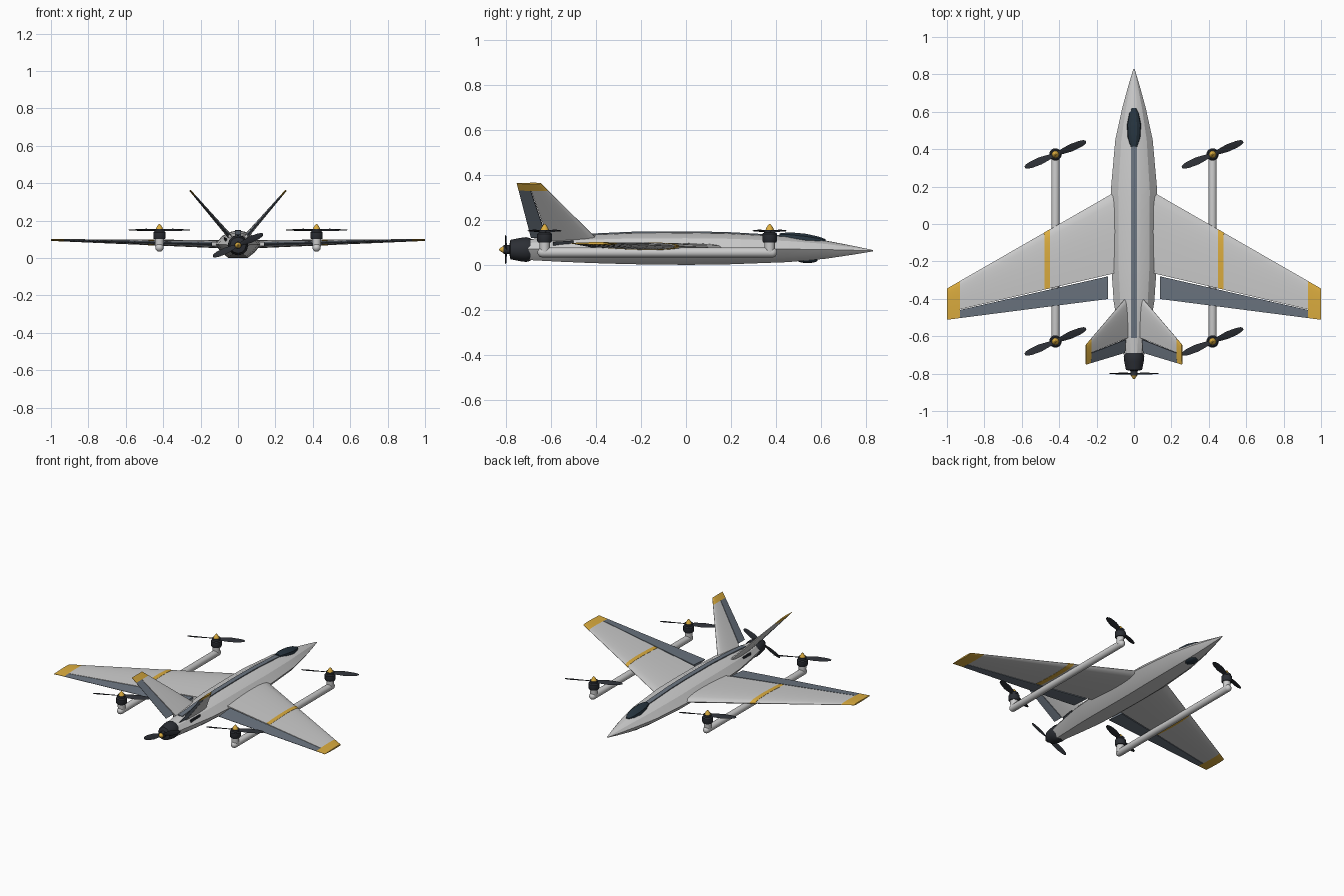
import bpy, math
from mathutils import Vector, Matrix

if "Cube" in bpy.data.objects:
    bpy.data.objects.remove(bpy.data.objects["Cube"])

def material(name, c):
    m = bpy.data.materials.new(name)
    m.diffuse_color = (*c, 1)
    m.use_nodes = True
    m.node_tree.nodes["Principled BSDF"].inputs["Base Color"].default_value = m.diffuse_color
    return m

SHELL = material("shell_grey", (0.72, 0.73, 0.74))
WHITE = material("boom_white", (0.82, 0.82, 0.83))
SLATE = material("slate", (0.15, 0.18, 0.22))
DARK = material("dark", (0.025, 0.028, 0.035))
GLASS = material("glass", (0.02, 0.035, 0.05))
GOLD = material("gold", (0.72, 0.42, 0.05))

def loft(name, rings, mat, mirror=False, angle=25):
    """Skin a list of equal-length closed rings, capping both ends."""
    n = len(rings[0])
    verts = [tuple(p) for r in rings for p in r]
    faces = [(i*n + j, i*n + (j+1) % n, (i+1)*n + (j+1) % n, (i+1)*n + j)
             for i in range(len(rings) - 1) for j in range(n)]
    faces += [tuple(range(n))[::-1], tuple(range((len(rings)-1)*n, len(rings)*n))]
    me = bpy.data.meshes.new(name)
    me.from_pydata(verts, [], faces)
    ob = bpy.data.objects.new(name, me)
    bpy.context.collection.objects.link(ob)
    me.materials.append(mat)
    bpy.ops.object.select_all(action='DESELECT')
    ob.select_set(True)
    bpy.context.view_layer.objects.active = ob
    bpy.ops.object.mode_set(mode='EDIT')
    bpy.ops.mesh.select_all(action='SELECT')
    bpy.ops.mesh.normals_make_consistent(inside=False)
    bpy.ops.object.mode_set(mode='OBJECT')
    bpy.ops.object.shade_smooth_by_angle(angle=math.radians(angle))
    if mirror:
        ob.modifiers.new("Mirror", 'MIRROR').use_mirror_merge = False
    return ob

def lathe(name, profile, mat, origin, axis='z', n=20, angle=35):
    """Revolve (radius, height) points about z, or about -y when axis is 'y'."""
    rot = Matrix.Rotation(math.radians(90), 3, 'X') if axis == 'y' else Matrix.Identity(3)
    rings = [[Vector(origin) + rot @ Vector((r*math.cos(a), r*math.sin(a), h))
              for a in (2*math.pi*k/n for k in range(n))] for r, h in profile]
    return loft(name, rings, mat, angle=angle)

# Fuselage stations: y, half width, bottom, chine height, top
ST = [(0.83, 0.003, 0.06, 0.063, 0.066), (0.74, 0.03, 0.045, 0.065, 0.085),
      (0.62, 0.063, 0.027, 0.068, 0.108), (0.45, 0.1, 0.012, 0.07, 0.128),
      (0.18, 0.124, 0.002, 0.072, 0.143), (0.0, 0.123, 0.0, 0.073, 0.146),
      (-0.25, 0.12, 0.003, 0.073, 0.144), (-0.42, 0.108, 0.008, 0.073, 0.136),
      (-0.56, 0.083, 0.014, 0.072, 0.126), (-0.71, 0.052, 0.022, 0.07, 0.113)]
HALF = [(0, 1), (0.3, 0.93), (0.68, 0.62), (1, 0), (0.72, -0.6), (0.42, -1)]

def section(y, w, b, c, t):
    full = HALF + [(-x, z) for x, z in HALF[:0:-1]]
    return [(x*w, y, c + z*((t - c) if z > 0 else (c - b))) for x, z in full]

loft("fuselage", [section(*s) for s in ST], SHELL, angle=20)

def top_at(y):
    for a, b in zip(ST, ST[1:]):
        if b[0] <= y <= a[0]:
            return a[4] + (b[4] - a[4])*(a[0] - y)/(a[0] - b[0])

# Dark spine strip along the back
rings = []
for y in (0.44, 0.3, 0.18, 0.0, -0.25, -0.42, -0.56, -0.61):
    z = top_at(y) + 0.003
    rings.append([(-0.018, y, z - 0.015), (-0.016, y, z), (0.016, y, z), (0.018, y, z - 0.015)])
loft("spine_strip", rings, SLATE)

def ellipsoid(name, loc, scale, mat, seg=16, ring=10):
    bpy.ops.mesh.primitive_uv_sphere_add(segments=seg, ring_count=ring, radius=1, location=loc)
    ob = bpy.context.object
    ob.name = name
    ob.scale = scale
    ob.data.materials.append(mat)
    bpy.ops.object.shade_smooth_by_angle(angle=math.radians(35))

# Canopy and belly sensor
rings = []
for y, w in ((0.62, 0.012), (0.59, 0.028), (0.53, 0.04), (0.46, 0.036), (0.415, 0.02)):
    z = top_at(y)
    k = w / 0.04
    rings.append([(-w, y, z - 0.02), (-w*0.85, y, z + 0.008*k), (-w*0.4, y, z + 0.02*k),
                  (w*0.4, y, z + 0.02*k), (w*0.85, y, z + 0.008*k), (w, y, z - 0.02)])
loft("canopy", rings, GLASS)
ellipsoid("belly_sensor", (0, 0.54, 0.02), (0.032, 0.045, 0.012), GLASS)

class Surface:
    """Tapered aerofoil between a root and a tip chord."""
    def __init__(self, root, tip, thick):
        self.root, self.tip, self.thick = root, tip, thick   # (x, z, y_lead, y_trail)
        d = Vector((tip[0] - root[0], 0, tip[1] - root[1])).normalized()
        self.normal = Vector((-d.z, 0, d.x))

    def piece(self, name, s, f0, f1, mat, swell=0.0):
        """Part from span s[0] to s[1]; f0, f1 are chord fractions at each end."""
        rings = []
        for k in range(2):
            x, z, le, te = (a + (b - a)*s[k] for a, b in zip(self.root, self.tip))
            T = self.thick[0] + (self.thick[1] - self.thick[0])*s[k]
            up, low = [], []
            for i in range(9):
                u = i/8
                f = f0[k] + (f1[k] - f0[k])*u**1.5
                h = 5*T*(.2969*f**.5 - .126*f - .3516*f**2 + .2843*f**3 - .1036*f**4)
                h = max(h, 0) + 0.001 + swell
                p = Vector((x, le + (te - le)*f + (swell if f == 0 else 0), z))
                up.append(p + self.normal*h)
                low.append(p - self.normal*h)
            rings.append(up + low[::-1])
        return loft(name, rings, mat, mirror=True)

# Wings: span fraction is measured from x = 0.10 to x = 1.0
wing = Surface((0.10, 0.074, 0.172, -0.396), (1.0, 0.096, -0.345, -0.512), (0.042, 0.008))
sx = lambda x: (x - 0.10)/0.9
wing.piece("wing_panel", (0, sx(0.93)), (0, 0), (0.765, 0.765), SHELL)
wing.piece("flap", (sx(0.138), sx(0.93)), (0.78, 0.78), (1, 1), SLATE)
wing.piece("wing_tip", (sx(0.93), 1), (0, 0), (1, 1), GOLD)
wing.piece("wing_stripe", (sx(0.45), sx(0.48)), (0, 0), (0.76, 0.76), GOLD, 0.0012)

# V tail
tail = Surface((0.035, 0.105, -0.385, -0.685), (0.257, 0.362, -0.645, -0.752), (0.024, 0.007))
tail.piece("tail_fin", (0, 0.88), (0, 0), (0.74, 0.57), SHELL)
tail.piece("tail_rudder", (0.06, 0.88), (0.755, 0.59), (1, 1), SLATE)
tail.piece("tail_tip", (0.88, 1), (0, 0), (1, 1), GOLD)

# Narrow vents beside the tail roots
loft("tail_vent", [[(x - 0.004, y, 0.08), (x + 0.004, y, 0.08), (x + 0.004, y, z), (x - 0.004, y, z)]
                   for x, y, z in ((0.07, -0.5, 0.108), (0.062, -0.59, 0.102))], DARK, mirror=True)

def propeller(name, origin, length, angle, width, axis='z'):
    """Two twisted paddle blades turned by angle around the hub."""
    stand = Matrix.Rotation(math.radians(90), 3, 'X') if axis == 'y' else Matrix.Identity(3)
    for b in range(2):
        turn = stand @ Matrix.Rotation(math.radians(angle + 180*b), 3, 'Z')
        rings = []
        for r, w, pitch in ((0.03, .45, 24), (0.25, .75, 22), (0.5, 1, 17), (0.8, .85, 12),
                            (0.94, .6, 10), (1, .3, 9)):
            tw = Matrix.Rotation(math.radians(pitch), 3, 'X')
            c = w*width/2
            rings.append([Vector(origin) + turn @ (Vector((r*length, 0, 0)) + tw @ Vector((0, y, z)))
                          for y, z in ((-c, 0), (0, 0.003), (c, 0), (0, -0.002))])
        loft(f"{name}_blade_{b + 1}", rings, DARK)

# Lift booms with a motor and rotor at each end
for side, x in (("left", -0.42), ("right", 0.42)):
    R = 0.022
    cap = [(R*math.sin(a), 1 - math.cos(a)) for a in (0.1, 0.5, 0.9, 1.25, math.pi/2)]
    prof = [(r, -0.405 + h*R) for r, h in cap] + [(r, 0.66 - h*R) for r, h in cap[::-1]]
    lathe(f"{side}_boom", prof, WHITE, (x, 0, 0.055), 'y')
    for end, y in (("front", 0.372), ("rear", -0.628)):
        n = f"{side}_{end}"
        lathe(n + "_pylon", [(0.022, 0.05), (0.024, 0.107)], WHITE, (x, y, 0))
        lathe(n + "_motor", [(0.029, 0.1), (0.033, 0.106), (0.033, 0.137), (0.026, 0.143),
                             (0.026, 0.155)], DARK, (x, y, 0))
        lathe(n + "_spinner", [(0.019, 0.154), (0.015, 0.165), (0.003, 0.182)], GOLD, (x, y, 0))
        propeller(n + "_rotor", (x, y, 0.15), 0.177, 23, 0.042)

# Pusher motor and propeller at the tail
lathe("pusher_motor", [(0.05, 0.69), (0.055, 0.71), (0.052, 0.735), (0.043, 0.78), (0.02, 0.785),
                       (0.02, 0.81)], DARK, (0, 0, 0.068), 'y', n=12)
lathe("pusher_spinner", [(0.017, 0.807), (0.013, 0.817), (0.003, 0.83)], GOLD, (0, 0, 0.068), 'y')
propeller("pusher_prop", (0, -0.8, 0.068), 0.146, 24, 0.036, 'y')
